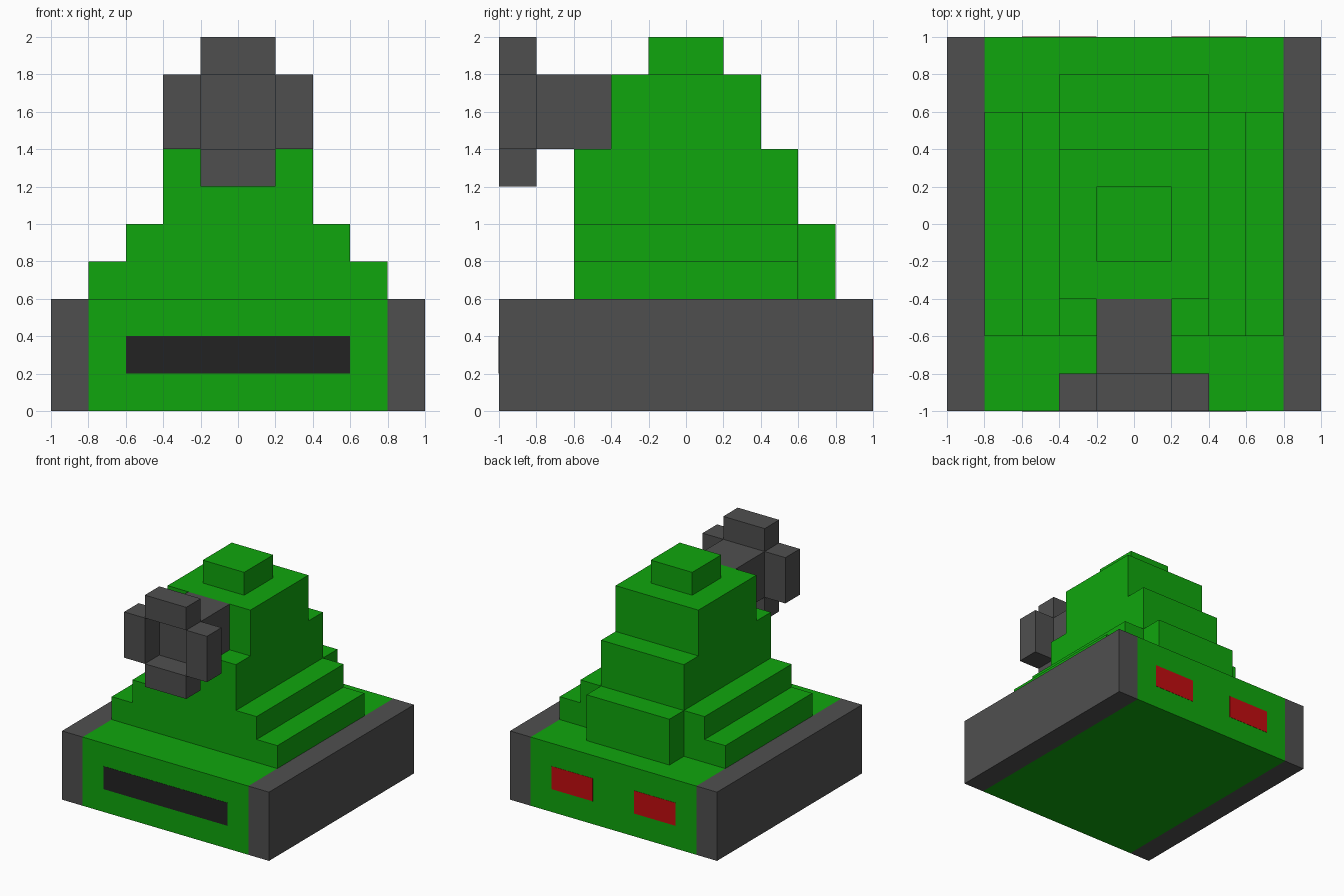
import bpy
import bmesh

cube = bpy.data.objects.get("Cube")
if cube:
    bpy.data.objects.remove(cube, do_unlink=True)


def material(name, color):
    mat = bpy.data.materials.new(name)
    mat.use_nodes = True
    mat.diffuse_color = (*color, 1)
    mat.node_tree.nodes["Principled BSDF"].inputs["Base Color"].default_value = (*color, 1)
    return mat


green = material("body green", (0.005, 0.381, 0.004))
grey = material("track grey", (0.078, 0.078, 0.078))
black = material("slot black", (0.016, 0.016, 0.016))
red = material("light red", (0.54, 0.004, 0.005))


def box(name, mat, x, y, z):
    """Axis-aligned box from (min, max) ranges."""
    bm = bmesh.new()
    bmesh.ops.create_cube(bm, size=1)
    ranges = (x, y, z)
    center = [(a + b) / 2 for a, b in ranges]
    for v in bm.verts:
        v.co = [v.co[i] * (ranges[i][1] - ranges[i][0]) for i in range(3)]
    mesh = bpy.data.meshes.new(name)
    bm.to_mesh(mesh)
    bm.free()
    mesh.materials.append(mat)
    obj = bpy.data.objects.new(name, mesh)
    obj.location = center
    bpy.context.collection.objects.link(obj)
    return obj


# Hull and stepped turret
box("hull", green, (-0.8, 0.8), (-1, 1), (0, 0.6))
box("lower_step", green, (-0.8, 0.8), (-0.6, 0.6), (0.6, 0.8))
box("upper_step", green, (-0.6, 0.6), (-0.6, 0.6), (0.8, 1.0))
box("turret_base", green, (-0.4, 0.4), (-0.6, 0.6), (1.0, 1.4))
box("turret_top", green, (-0.4, 0.4), (-0.4, 0.4), (1.4, 1.8))
box("hatch", green, (-0.2, 0.2), (-0.2, 0.2), (1.8, 2.0))
box("rear_box", green, (-0.4, 0.4), (0.6, 0.8), (0.6, 1.0))

# Gun barrel with an open muzzle framed by four blocks
box("gun_barrel", grey, (-0.2, 0.2), (-0.8, -0.4), (1.4, 1.8))
box("muzzle_top", grey, (-0.2, 0.2), (-1, -0.8), (1.8, 2.0))
box("muzzle_bottom", grey, (-0.2, 0.2), (-1, -0.8), (1.2, 1.4))

# Front vision slot
box("front_slot", black, (-0.6, 0.6), (-1.002, -0.998), (0.2, 0.4))

# Mirrored side parts
for side, s in (("left", 1), ("right", -1)):
    def span(a, b):
        return tuple(sorted((s * a, s * b)))
    box(side + "_track", grey, span(0.8, 1.0), (-1, 1), (0, 0.6))
    box(side + "_muzzle_block", grey, span(0.2, 0.4), (-1, -0.8), (1.4, 1.8))
    box(side + "_tail_light", red, span(0.2, 0.6), (0.998, 1.002), (0.2, 0.4))
